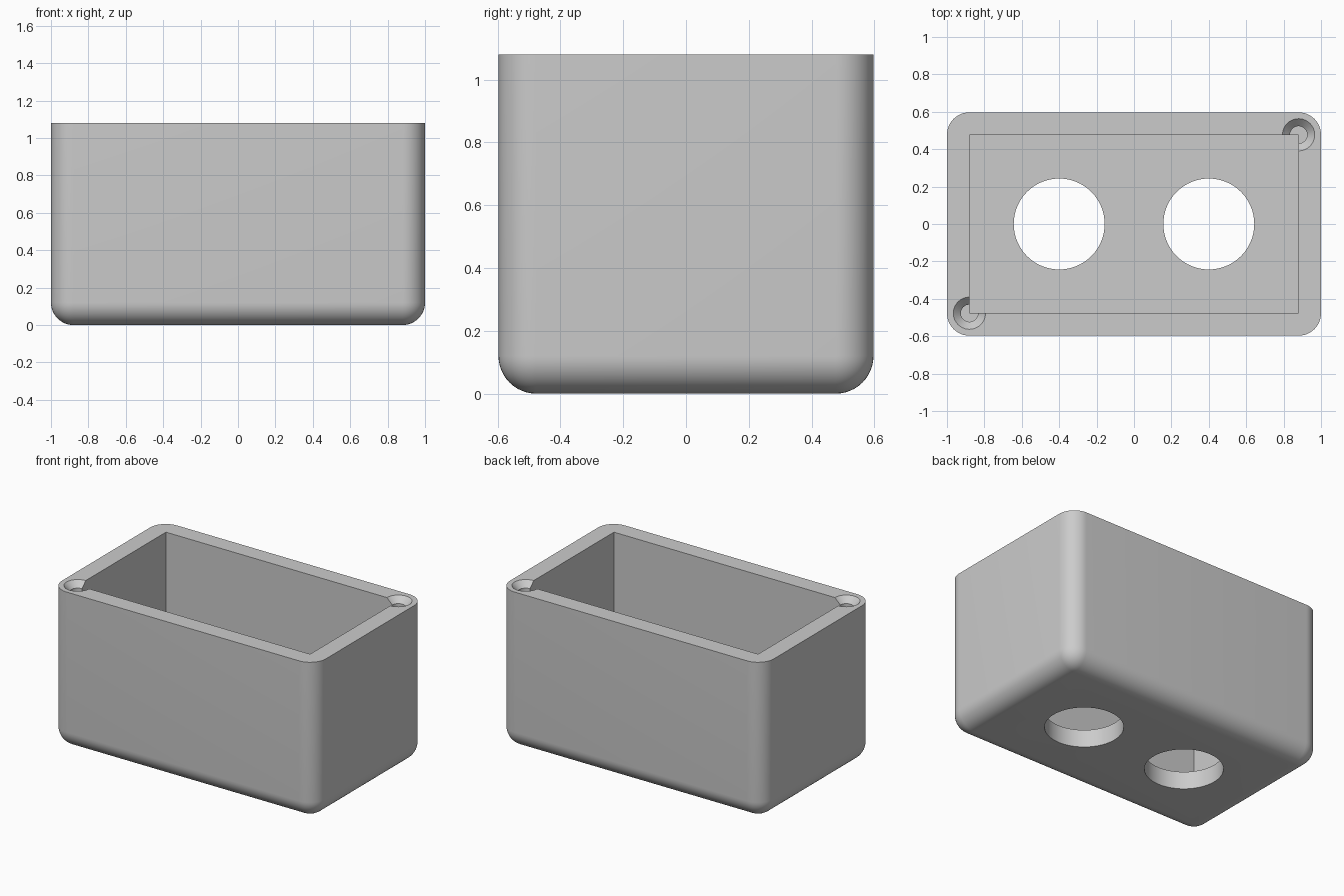
import bpy, bmesh, math

HX, HY, H = 1.0, 0.597, 1.08      # outer half sizes and height
WALL, ROUND = 0.12, 0.12

cube = bpy.data.objects.get("Cube")
if cube:
    bpy.data.objects.remove(cube, do_unlink=True)

grey = bpy.data.materials.new("plain_grey")
grey.use_nodes = True
colour = (0.6, 0.6, 0.6, 1)
grey.diffuse_color = colour
grey.node_tree.nodes["Principled BSDF"].inputs["Base Color"].default_value = colour


def to_object(name, bm):
    mesh = bpy.data.meshes.new(name)
    bmesh.ops.recalc_face_normals(bm, faces=bm.faces)
    bm.to_mesh(mesh)
    bm.free()
    mesh.materials.append(grey)
    ob = bpy.data.objects.new(name, mesh)
    bpy.context.collection.objects.link(ob)
    return ob


def block(hx, hy, z0, z1):
    bm = bmesh.new()
    bmesh.ops.create_cube(bm, size=1)
    for v in bm.verts:
        v.co = (v.co.x * 2 * hx, v.co.y * 2 * hy, z1 if v.co.z > 0 else z0)
    return bm


def lathe(name, x, y, profile, sides=64):
    """Closed turned solid from (radius, z) points, bottom to top."""
    bm = bmesh.new()
    rings = [[bm.verts.new((x + r * math.cos(2 * math.pi * i / sides),
                            y + r * math.sin(2 * math.pi * i / sides), z))
              for i in range(sides)] for r, z in profile]
    for a, b in zip(rings, rings[1:]):
        for i in range(sides):
            j = (i + 1) % sides
            bm.faces.new((a[i], a[j], b[j], b[i]))
    bm.faces.new(rings[0][::-1])
    bm.faces.new(rings[-1])
    return to_object(name, bm)


# Outer shell: upright and bottom edges rounded, rim left sharp
bm = block(HX, HY, 0, H)
edges = [e for e in bm.edges if min(v.co.z for v in e.verts) < 0.01]
bmesh.ops.bevel(bm, geom=edges, offset=ROUND, segments=12, profile=0.5,
                affect='EDGES', clamp_overlap=False)
box = to_object("open_box", bm)

# Inner cavity, floor openings and countersunk screw holes
cutters = [to_object("cavity_cutter", block(HX - WALL, HY - WALL, WALL, H + 0.2))]
for s in (-1, 1):
    cutters.append(lathe("floor_hole_cutter", s * 0.4, 0,
                         [(0.243, -0.1), (0.243, WALL + 0.1)]))
    cutters.append(lathe("screw_hole_cutter", s * (HX - WALL), s * (HY - WALL),
                         [(0.046, H - 0.3), (0.046, H - 0.04),
                          (0.086, H), (0.086, H + 0.1)], 48))

for c in cutters:
    c.hide_render = True
    mod = box.modifiers.new(c.name, 'BOOLEAN')
    mod.operation = 'DIFFERENCE'
    mod.solver = 'EXACT'
    mod.object = c

# Bake the cuts and tidy up
bpy.context.view_layer.update()
bpy.ops.object.select_all(action='DESELECT')
bpy.context.view_layer.objects.active = box
box.select_set(True)
for name in [m.name for m in box.modifiers]:
    bpy.ops.object.modifier_apply(modifier=name)
for c in cutters:
    bpy.data.objects.remove(c, do_unlink=True)
bpy.ops.object.shade_smooth_by_angle(angle=math.radians(30))
